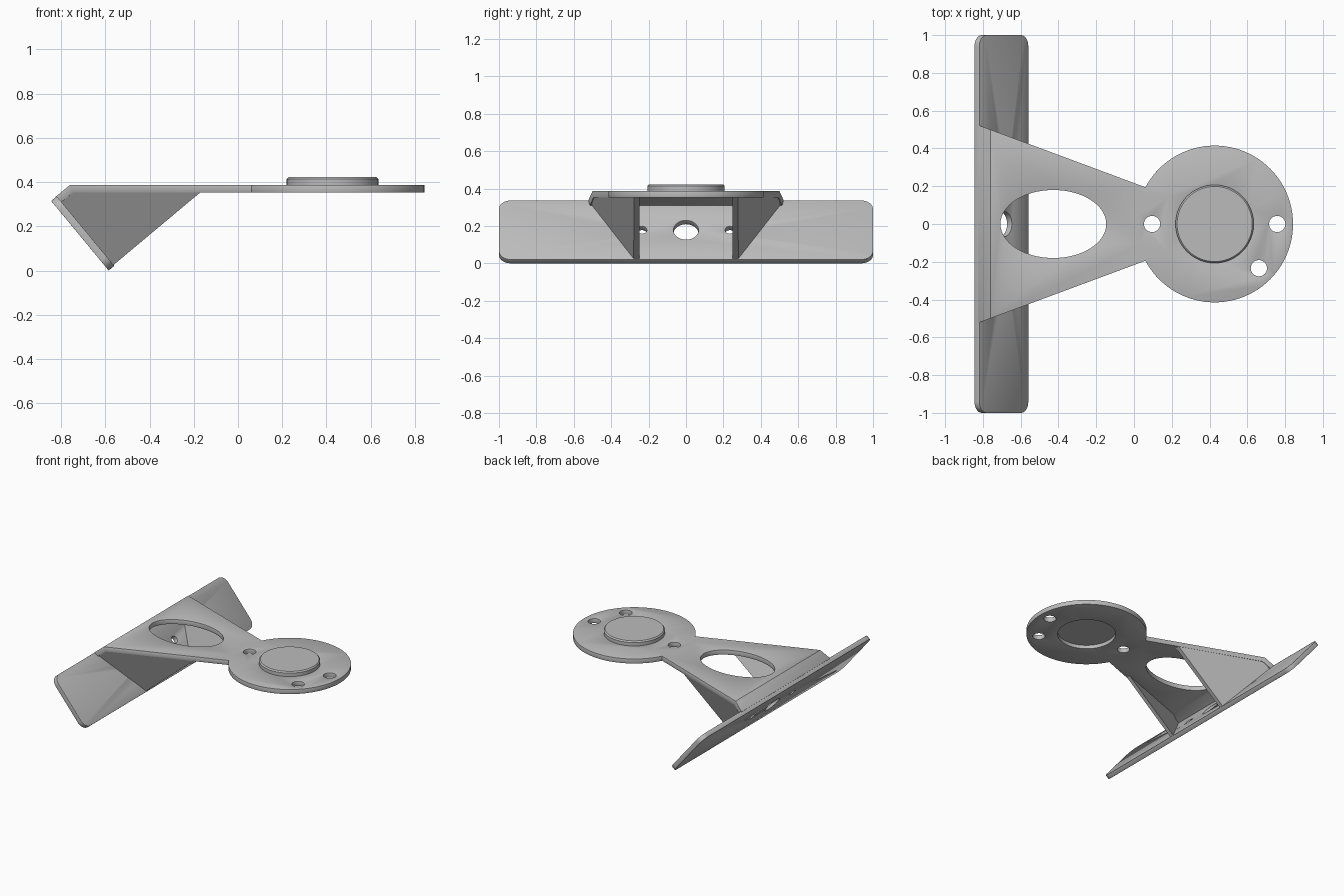
import bpy, bmesh, math
from mathutils import Matrix, Vector

if "Cube" in bpy.data.objects:
    bpy.data.objects.remove(bpy.data.objects["Cube"], do_unlink=True)

GREY = (0.5, 0.5, 0.5, 1.0)
grey = bpy.data.materials.new("light grey")
grey.use_nodes = True
grey.diffuse_color = GREY
next(n for n in grey.node_tree.nodes
     if n.type == 'BSDF_PRINCIPLED').inputs["Base Color"].default_value = GREY


def finish(name, bm):
    bmesh.ops.recalc_face_normals(bm, faces=bm.faces)
    mesh = bpy.data.meshes.new(name)
    bm.to_mesh(mesh)
    bm.free()
    mesh.materials.append(grey)
    obj = bpy.data.objects.new(name, mesh)
    bpy.context.collection.objects.link(obj)
    return obj


def prism(name, bottom, top):
    """Solid between two matching outlines."""
    bm = bmesh.new()
    a = [bm.verts.new(p) for p in bottom]
    b = [bm.verts.new(p) for p in top]
    bm.faces.new(a)
    bm.faces.new(b)
    for i in range(len(a)):
        j = (i + 1) % len(a)
        bm.faces.new((a[i], a[j], b[j], b[i]))
    return finish(name, bm)


def cylinder(name, x, y, z0, z1, rx, ry=None, matrix=Matrix(), sides=64):
    ring = [(x + rx * math.cos(t), y + (ry or rx) * math.sin(t))
            for t in (math.tau * i / sides for i in range(sides))]
    return prism(name, [matrix @ Vector((*p, z0)) for p in ring],
                 [matrix @ Vector((*p, z1)) for p in ring])


def apply_modifiers(obj):
    bpy.context.view_layer.update()
    graph = bpy.context.evaluated_depsgraph_get()
    mesh = bpy.data.meshes.new_from_object(obj.evaluated_get(graph))
    obj.modifiers.clear()
    obj.data = mesh


def combine(obj, others, operation):
    for other in others:
        mod = obj.modifiers.new("combine", 'BOOLEAN')
        mod.operation, mod.solver, mod.object = operation, 'EXACT', other
        apply_modifiers(obj)
        bpy.data.objects.remove(other, do_unlink=True)


def soften(obj, width):
    if width:
        mod = obj.modifiers.new("bevel", 'BEVEL')
        mod.width, mod.segments, mod.limit_method = width, 2, 'ANGLE'
        mod.angle_limit = math.radians(40)
        apply_modifiers(obj)
    bpy.ops.object.select_all(action='DESELECT')
    obj.select_set(True)
    bpy.context.view_layer.objects.active = obj
    bpy.ops.object.shade_smooth_by_angle(angle=math.radians(35))


# Tapered arm with a folded end that meets the tilted plate
def half_width(x):
    return 0.217 - 0.372 * x


profile = [(-0.825, 0.333), (-0.76, 0.387), (0.18, 0.387),
           (0.18, 0.353), (-0.745, 0.353), (-0.81, 0.299)]
arm = prism("arm_and_disc", [(x, -half_width(min(x, 0.06)), z) for x, z in profile],
            [(x, half_width(min(x, 0.06)), z) for x, z in profile])
# Beyond the neck the arm lies inside the disc, so its edge is trimmed there
bm = bmesh.new()
bm.from_mesh(arm.data)
for v in bm.verts:
    if v.co.x > 0.1:
        v.co.y = math.copysign(half_width(v.co.x), v.co.y)
bm.to_mesh(arm.data)
bm.free()

# Round disc, its bolt holes and the oval window
DISC_X = 0.427
disc = cylinder("disc", DISC_X, 0, 0.353, 0.387, 0.415, sides=96)
combine(arm, [disc], 'UNION')
cutters = [cylinder("oval_cutter", -0.427, 0, 0.2, 0.6, 0.28, 0.18),
           cylinder("recess_cutter", DISC_X, 0, 0.3, 0.6, 0.2)]
for angle in (0, -45, 180):
    a = math.radians(angle)
    cutters.append(cylinder("bolt_cutter", DISC_X + 0.331 * math.cos(a),
                            0.331 * math.sin(a), 0.3, 0.5, 0.043, sides=32))
combine(arm, cutters, 'DIFFERENCE')
soften(arm, 0.004)

# Raised cap over the recess, chamfered at the top
bm = bmesh.new()
rings = [(0.207, 0.38), (0.207, 0.413), (0.199, 0.422)]
loops = [[bm.verts.new((DISC_X + r * math.cos(math.tau * i / 64),
                        r * math.sin(math.tau * i / 64), z)) for i in range(64)]
         for r, z in rings]
for low, high in zip(loops, loops[1:]):
    for i in range(64):
        j = (i + 1) % 64
        bm.faces.new((low[i], low[j], high[j], high[i]))
bm.faces.new(loops[0])
bm.faces.new(loops[-1])
soften(finish("raised_cap", bm), 0)

# Tilted mounting plate: local x runs up the slope, local z points inward
up, inward = Vector((-0.637, 0, 0.771)), Vector((0.771, 0, 0.637))
frame = Matrix((up, Vector((0, 1, 0)), inward)).transposed().to_4x4()
frame.translation = (-0.702, 0, 0.168)
HALF_LENGTH, HALF_HEIGHT, CORNER, HALF_THICK = 1.0, 0.204, 0.06, 0.0165
outline = []
for quarter, (sx, sy) in enumerate([(1, 1), (-1, 1), (-1, -1), (1, -1)]):
    for step in range(9):
        a = math.pi / 2 * (quarter + step / 8)
        outline.append((sx * (HALF_HEIGHT - CORNER) + CORNER * math.cos(a),
                        sy * (HALF_LENGTH - CORNER) + CORNER * math.sin(a)))
plate = prism("mounting_plate", [frame @ Vector((*p, -HALF_THICK)) for p in outline],
              [frame @ Vector((*p, HALF_THICK)) for p in outline])
combine(plate, [cylinder("hole_cutter", 0, y, -0.1, 0.1, r, matrix=frame, sides=32)
                for y, r in ((0, 0.067), (0.235, 0.026), (-0.235, 0.026))], 'DIFFERENCE')
soften(plate, 0.004)

# Slanted triangular gussets under both arm edges
corners = [(-0.825, 0.52, 0.325), (-0.775, 0.502, 0.37),
           (-0.165, 0.278, 0.358), (-0.575, 0.28, 0.015)]
for side, name in ((1, "left_gusset"), (-1, "right_gusset")):
    gusset = prism(name, [(x, side * y, z) for x, y, z in corners],
                   [(x, side * (y - 0.03), z) for x, y, z in corners])
    soften(gusset, 0)
